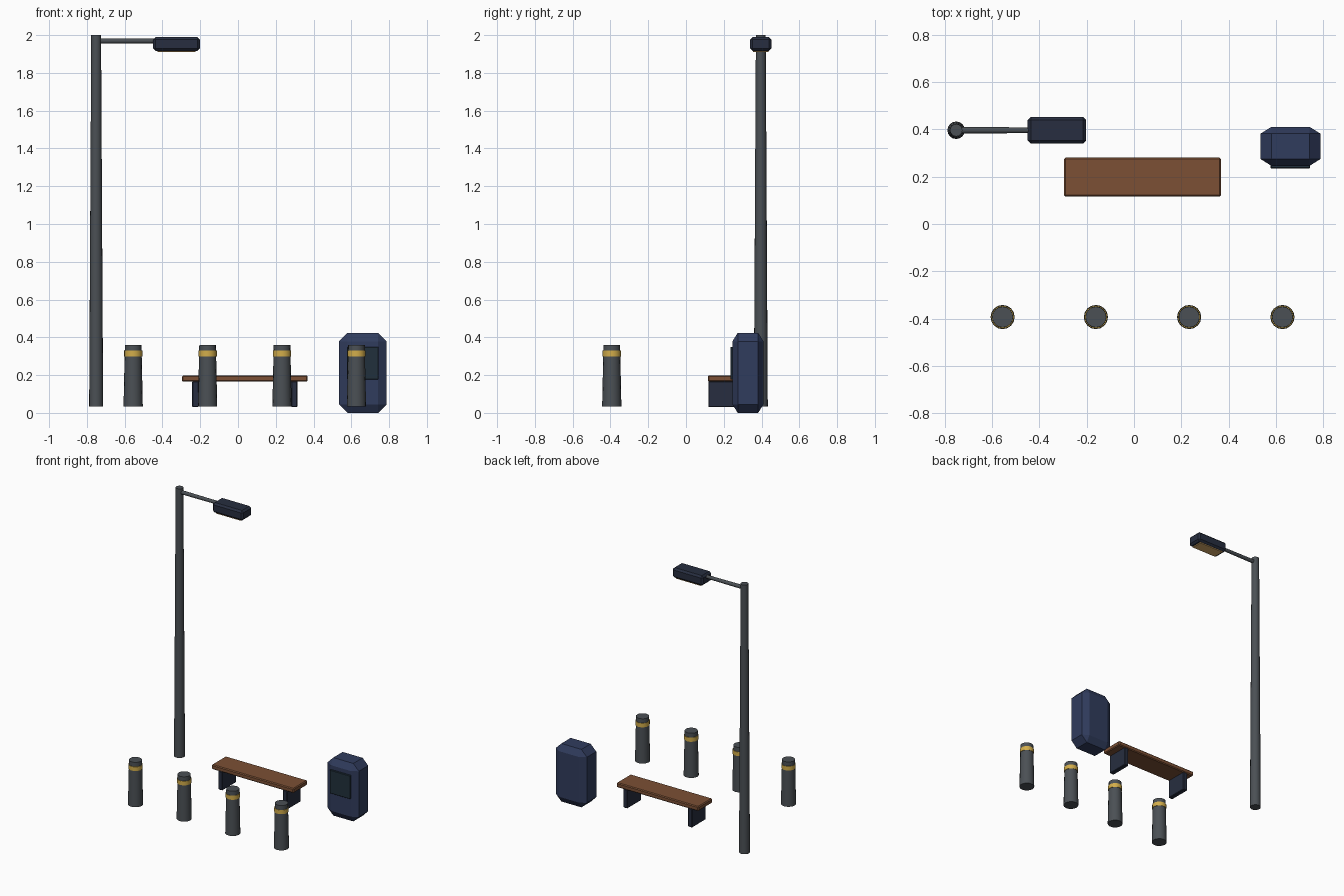
import bpy, bmesh, math
from itertools import product

if "Cube" in bpy.data.objects:
    bpy.data.objects.remove(bpy.data.objects["Cube"])


def material(name, rgb):
    m = bpy.data.materials.new(name)
    m.diffuse_color = (*rgb, 1)
    m.use_nodes = True
    m.node_tree.nodes["Principled BSDF"].inputs["Base Color"].default_value = m.diffuse_color
    return m


GREY = material("dark_grey", (0.07, 0.08, 0.09))
NAVY = material("navy", (0.03, 0.045, 0.11))
DARK = material("dark_navy", (0.02, 0.027, 0.05))
WOOD = material("wood", (0.2, 0.08, 0.035))
YELLOW = material("yellow", (0.65, 0.42, 0.07))
LENS = material("warm_lens", (0.7, 0.42, 0.15))
GLASS = material("screen_glass", (0.015, 0.03, 0.045))


def finish(name, bm, mat, smooth=False):
    bmesh.ops.recalc_face_normals(bm, faces=bm.faces[:])
    me = bpy.data.meshes.new(name)
    bm.to_mesh(me)
    bm.free()
    me.materials.append(mat)
    ob = bpy.data.objects.new(name, me)
    bpy.context.collection.objects.link(ob)
    if smooth:
        bpy.context.view_layer.objects.active = ob
        ob.select_set(True)
        bpy.ops.object.shade_smooth_by_angle(angle=math.radians(35))
        ob.select_set(False)
    return ob


def chamfer_box(name, lo, hi, cut, mat):
    """Box from corner lo to corner hi, all edges chamfered by cut per axis."""
    bm = bmesh.new()
    c = [(a + b) / 2 for a, b in zip(lo, hi)]
    h = [(b - a) / 2 for a, b in zip(lo, hi)]
    for s in product((-1, 1), repeat=3):
        for full in range(3):
            bm.verts.new([c[i] + s[i] * (h[i] - (0 if i == full else cut[i]))
                          for i in range(3)])
    bmesh.ops.convex_hull(bm, input=bm.verts[:])
    bmesh.ops.dissolve_limit(bm, angle_limit=0.01, verts=bm.verts[:], edges=bm.edges[:])
    return finish(name, bm, mat)


def lathe(name, profile, x, y, mat, sides=16):
    """Closed solid of revolution about a vertical axis; profile is (radius, z)."""
    bm = bmesh.new()
    rings = [[bm.verts.new((x + r * math.cos(2 * math.pi * i / sides),
                            y + r * math.sin(2 * math.pi * i / sides), z))
              for i in range(sides)] for r, z in profile]
    for a, b in zip(rings, rings[1:]):
        for i in range(sides):
            j = (i + 1) % sides
            bm.faces.new((a[i], a[j], b[j], b[i]))
    bm.faces.new(rings[0])
    bm.faces.new(rings[-1])
    return finish(name, bm, mat, True)


# street lamp
LX, LY = -0.751, 0.396
lathe("lamp_pole", [(0.037, 0.035), (0.026, 2.0)], LX, LY, GREY)
arm = lathe("lamp_arm", [(0.014, 0), (0.012, 0.33)], 0, 0, GREY, 12)
arm.rotation_euler = (0, math.radians(90), 0)
arm.location = (LX, LY, 1.969)
chamfer_box("lamp_head", (-0.449, 0.340, 1.917), (-0.202, 0.452, 1.990), (0.013,) * 3, DARK)
chamfer_box("lamp_lens", (-0.425, 0.354, 1.911), (-0.226, 0.438, 1.925), (0.001,) * 3, LENS)

# bench
chamfer_box("bench_seat", (-0.296, 0.116, 0.165), (0.368, 0.280, 0.199), (0.006,) * 3, WOOD)
for side, x in (("left", -0.226), ("right", 0.298)):
    chamfer_box(f"bench_leg_{side}", (x - 0.017, 0.118, 0.030), (x + 0.017, 0.277, 0.168),
                (0.004,) * 3, DARK)

# waste bin with dark front panel
chamfer_box("bin_body", (0.535, 0.246, 0.0), (0.787, 0.410, 0.424), (0.045, 0.028, 0.045), NAVY)
chamfer_box("bin_panel", (0.577, 0.235, 0.177), (0.744, 0.255, 0.349), (0.003,) * 3, GLASS)

# row of bollards
for n in range(4):
    x = -0.555 + 0.394 * n
    lathe(f"bollard_{n + 1}", [(0.051, 0.035), (0.044, 0.360)], x, -0.393, GREY)
    lathe(f"bollard_band_{n + 1}", [(0.0485, 0.299), (0.0485, 0.329)], x, -0.393, YELLOW)
